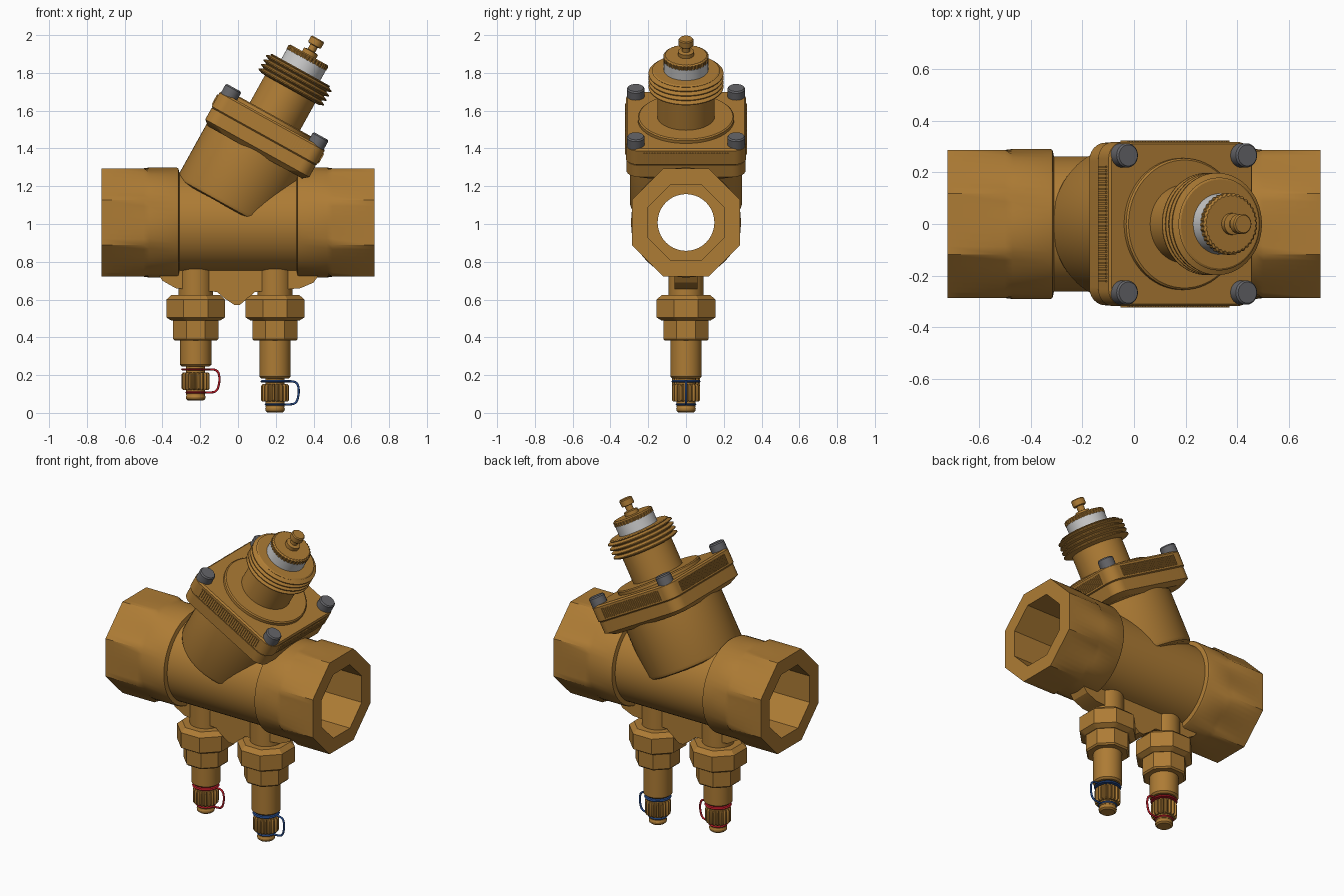
import bpy, bmesh, math
from mathutils import Matrix, Vector

if "Cube" in bpy.data.objects:
    bpy.data.objects.remove(bpy.data.objects["Cube"])

TAU = 2 * math.pi


def material(name, rgb):
    m = bpy.data.materials.new(name)
    m.diffuse_color = (*rgb, 1)
    m.use_nodes = True
    m.node_tree.nodes["Principled BSDF"].inputs["Base Color"].default_value = m.diffuse_color
    return m


BRASS = material("brass", (0.42, 0.20, 0.035))
STEEL = material("steel", (0.13, 0.13, 0.14))
WHITE = material("white_plastic", (0.62, 0.62, 0.62))
RED = material("red_cord", (0.50, 0.01, 0.02))
BLUE = material("blue_cord", (0.02, 0.07, 0.25))


# Cross-sections: each returns a list of (x, y)
def circ(r, n=64):
    return [(r * math.cos(TAU * i / n), r * math.sin(TAU * i / n)) for i in range(n)]


def octo(apothem, n=64):
    pts = []
    for i in range(n):
        a = TAU * i / n
        off = (a + TAU / 16) % (TAU / 8) - TAU / 16
        r = apothem / math.cos(off)
        pts.append((r * math.cos(a), r * math.sin(a)))
    return pts


def gear(r, depth, teeth):
    n = teeth * 4
    return [((r - depth * (i % 4 > 1)) * math.cos(TAU * i / n),
             (r - depth * (i % 4 > 1)) * math.sin(TAU * i / n)) for i in range(n)]


def rounded_square(half, rad, steps=8):
    pts = []
    for q in range(4):
        cx = (half - rad) * (1 if q in (0, 3) else -1)
        cy = (half - rad) * (1 if q < 2 else -1)
        for k in range(steps + 1):
            a = math.pi / 2 * (q + k / steps)
            pts.append((cx + rad * math.cos(a), cy + rad * math.sin(a)))
    return pts


def finish(name, bm, mat, matrix):
    bmesh.ops.recalc_face_normals(bm, faces=bm.faces)
    me = bpy.data.meshes.new(name)
    bm.to_mesh(me)
    bm.free()
    ob = bpy.data.objects.new(name, me)
    bpy.context.collection.objects.link(ob)
    ob.matrix_world = matrix
    me.materials.append(mat)
    bpy.ops.object.select_all(action='DESELECT')
    ob.select_set(True)
    bpy.context.view_layer.objects.active = ob
    bpy.ops.object.shade_smooth_by_angle(angle=math.radians(30))
    return ob


def loft(name, rings, mat=BRASS, matrix=Matrix(), closed=False):
    """Skin a list of (section, height) rings; closed joins last to first."""
    bm = bmesh.new()
    vs = [[bm.verts.new((x, y, h)) for x, y in sec] for sec, h in rings]
    n = len(vs[0])
    for j in range(len(vs) if closed else len(vs) - 1):
        a, b = vs[j], vs[(j + 1) % len(vs)]
        for i in range(n):
            k = (i + 1) % n
            bm.faces.new((a[i], a[k], b[k], b[i]))
    if not closed:
        bm.faces.new(vs[0])
        bm.faces.new(vs[-1])
    return finish(name, bm, mat, matrix)


def lathe(name, profile, mat=BRASS, matrix=Matrix(), n=48, closed=False):
    return loft(name, [(circ(r, n), h) for r, h in profile], mat, matrix, closed)


# Hollow pipe body with octagonal sockets
PIPE = Matrix.Translation((0, 0, 1.008)) @ Matrix.Rotation(math.pi / 2, 4, 'Y')
half = [(circ(.15), .36), (octo(.2), .36), (octo(.2), .722), (octo(.287), .722),
        (octo(.287), .50), (circ(.291), .47), (circ(.291), .325), (circ(.287), .316),
        (circ(.262), .31)]
loft("pipe_body", [(s, -h) for s, h in half] + half[::-1], matrix=PIPE, closed=True)

# Inclined bonnet neck, cut by the bore
TILT = Matrix.Translation((-.516, 0, .286)) @ Matrix.Rotation(math.radians(29), 4, 'Y')
neck = lathe("bonnet_neck", [(.275, .925), (.29, .932), (.297, .95), (.297, 1.30)], matrix=TILT, n=64)
cutter = lathe("bore_cutter", [(.15, -.5), (.15, .5)], matrix=PIPE, n=64)
cutter.hide_render = True
mod = neck.modifiers.new("bore", 'BOOLEAN')
mod.operation, mod.object, mod.solver = 'DIFFERENCE', cutter, 'EXACT'
bpy.context.view_layer.objects.active = neck
bpy.ops.object.modifier_apply(modifier=mod.name)
bpy.data.objects.remove(cutter)

# Square flange in two layers with a fine seam
loft("flange_lower", [(rounded_square(.285, .10), 1.25), (rounded_square(.315, .07), 1.275),
                      (rounded_square(.315, .07), 1.345)], matrix=TILT)
loft("flange_upper", [(rounded_square(.309, .065), 1.344), (rounded_square(.318, .065), 1.352),
                      (rounded_square(.318, .065), 1.435), (rounded_square(.31, .06), 1.445)], matrix=TILT)

# Fine ribbing on the four flange sides
bm = bmesh.new()
for side in range(4):
    for i in range(32):
        m = (Matrix.Rotation(side * math.pi / 2, 4, 'Z')
             @ Matrix.Translation((.318, -.222 + .444 * i / 31, 1.392))
             @ Matrix.Diagonal((.012, .0075, .06, 1)))
        bmesh.ops.create_cube(bm, size=1, matrix=m)
finish("flange_ribbing", bm, BRASS, TILT)

# Bolts
for i, (sx, sy) in enumerate([(-1, -1), (-1, 1), (1, -1), (1, 1)]):
    lathe(f"bolt_{i + 1}", [(.047, 1.43), (.047, 1.487), (.041, 1.495)], STEEL,
          TILT @ Matrix.Translation((.264 * sx, .266 * sy, 0)), 32)

# Insert: disc, barrel and thread ridges
prof = [(.255, 1.44), (.255, 1.462), (.248, 1.468), (.152, 1.468), (.152, 1.632)]
for k in range(4):
    h = 1.634 + k * .027
    prof += [(.175, h), (.198, h + .010), (.198, h + .015), (.175, h + .025)]
prof += [(.18, 1.745), (.172, 1.75)]
lathe("threaded_insert", prof, matrix=TILT, n=64)
lathe("white_collar", [(.118, 1.74), (.118, 1.812)], WHITE, TILT)
loft("collar_cap", [(gear(.12, .004, 36), 1.81), (gear(.12, .004, 36), 1.833),
                    (gear(.112, .004, 36), 1.84)], matrix=TILT)
lathe("stem", [(.042, 1.838), (.042, 1.862), (.022, 1.866), (.022, 1.895), (.036, 1.897),
               (.039, 1.902), (.039, 1.932), (.034, 1.938)], matrix=TILT, n=32)

# Rib under the pipe joining both test ports
bm = bmesh.new()
outline = [(-.44, .76), (-.40, .70), (-.33, .66), (-.11, .64), (-.07, .605), (-.02, .572),
           (.01, .572), (.05, .605), (.09, .64), (.33, .66), (.40, .69), (.45, .76)]
face = bm.faces.new([bm.verts.new((x, -.06, z)) for x, z in outline])
ext = bmesh.ops.extrude_face_region(bm, geom=[face])
bmesh.ops.translate(bm, vec=(0, .12, 0), verts=[v for v in ext['geom'] if isinstance(v, bmesh.types.BMVert)])
finish("port_rib", bm, BRASS, Matrix())


# Test ports: nuts, shank, knurled cap, button and retaining cord
def test_port(label, x, s, cord):
    at = Matrix.Translation((x, 0, 0))
    lathe(label + "_port_neck", [(.092, .60), (.092, .84)], matrix=at)
    loft(label + "_large_nut", [(octo(.128), .488), (octo(.155), .505), (octo(.155), .60),
                                (octo(.128), .625)], matrix=at)
    loft(label + "_small_nut", [(octo(.112), .383), (octo(.12), .392), (octo(.12), .475),
                                (octo(.12), .50)], matrix=at)
    lathe(label + "_shank", [(.072, .245 + s), (.083, .255 + s), (.083, .40)], matrix=at)
    lathe(label + "_core", [(.05, .095 + s), (.05, .26 + s)], matrix=at)
    loft(label + "_knurled_cap", [(gear(.067, .01, 18), .122 + s), (gear(.074, .012, 18), .13 + s),
                                  (gear(.074, .012, 18), .205 + s), (gear(.067, .01, 18), .215 + s)], matrix=at)
    lathe(label + "_button", [(.040, .065 + s), (.050, .073 + s), (.052, .085 + s),
                              (.047, .097 + s), (.03, .10 + s)], matrix=at, n=32)
    for part, r, h in (("upper", .072, .230), ("lower", .050, .108)):
        ring = [(r - .02, h + s - .006), (r, h + s - .006), (r + .006, h + s), (r, h + s + .006),
                (r - .02, h + s + .006)]
        lathe(f"{label}_{part}_cord_ring", ring, cord, at, closed=True)
    cu = bpy.data.curves.new(label + "_cord_loop", 'CURVE')
    cu.dimensions = '3D'
    cu.bevel_depth, cu.bevel_resolution, cu.resolution_u = .006, 3, 8
    pts = [(.05, .230), (.09, .232), (.118, .222), (.126, .19), (.126, .165),
           (.116, .12), (.09, .106), (.045, .108)]
    sp = cu.splines.new('NURBS')
    sp.points.add(len(pts) - 1)
    for p, (px, pz) in zip(sp.points, pts):
        p.co = (px, 0, pz + s, 1)
    sp.use_endpoint_u, sp.order_u = True, 3
    cu.materials.append(cord)
    ob = bpy.data.objects.new(label + "_cord_loop", cu)
    ob.matrix_world = at
    bpy.context.collection.objects.link(ob)


test_port("red", -.224, 0, RED)
test_port("blue", .196, -.063, BLUE)
